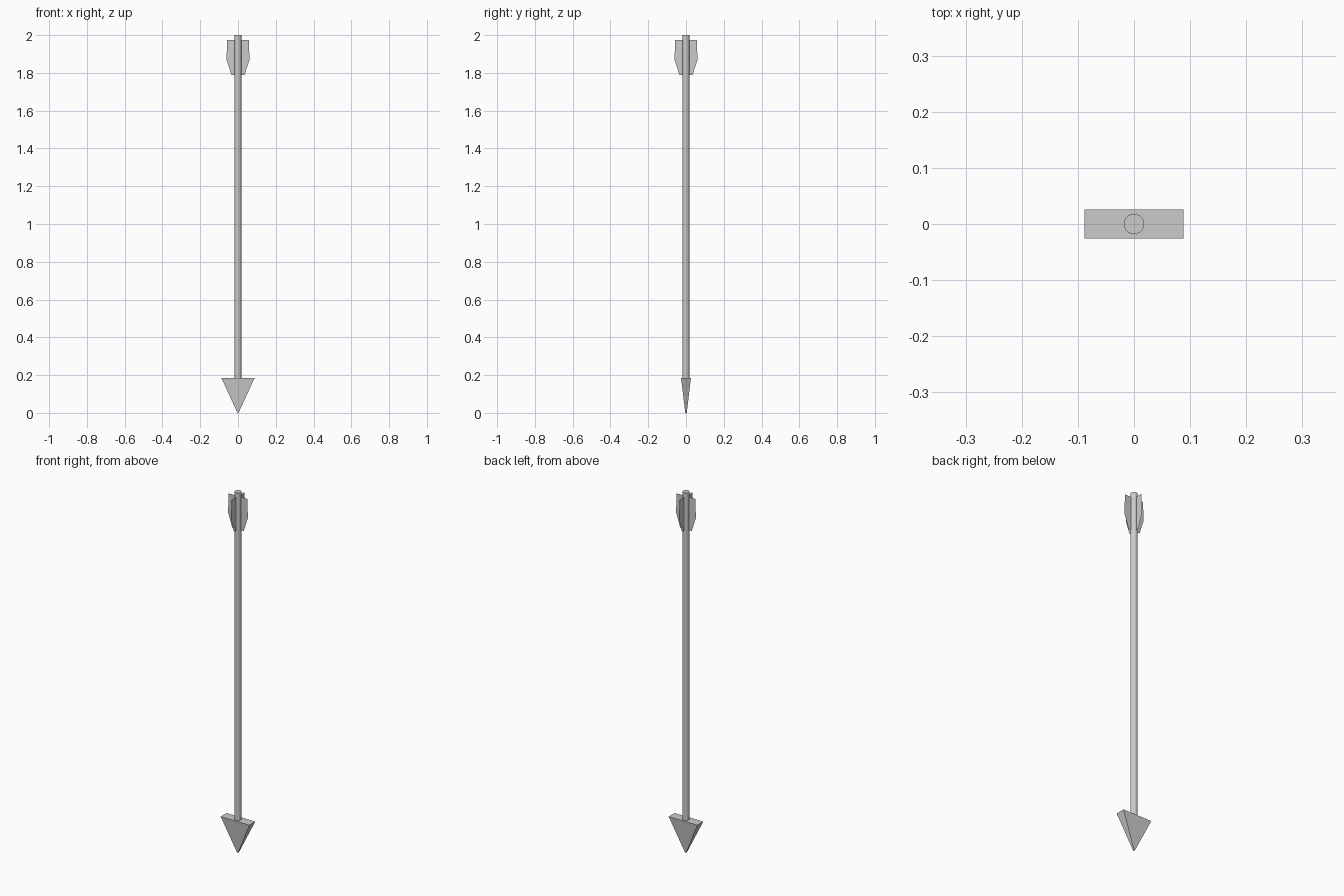
import bpy, bmesh, math

if "Cube" in bpy.data.objects:
    bpy.data.objects.remove(bpy.data.objects["Cube"])

HEAD_TOP = 0.185
SHAFT_R = 0.018


def add_object(name, bm):
    mesh = bpy.data.meshes.new(name)
    bm.to_mesh(mesh)
    bm.free()
    obj = bpy.data.objects.new(name, mesh)
    bpy.context.collection.objects.link(obj)
    return obj


# Shaft: long round rod
bpy.ops.mesh.primitive_cylinder_add(vertices=32, radius=SHAFT_R, depth=2 - HEAD_TOP,
                                    location=(0, 0, (2 + HEAD_TOP) / 2))
bpy.context.object.name = "shaft"
bpy.ops.object.shade_smooth_by_angle(angle=math.radians(30))

# Head: flattened pyramid pointing down, with a tiny blunt tip
bm = bmesh.new()
bmesh.ops.create_cube(bm, size=2)
for v in bm.verts:
    top = v.co.z > 0
    v.co.x *= 0.088 if top else 0.003
    v.co.y *= 0.026 if top else 0.004
    v.co.z = HEAD_TOP if top else 0
add_object("arrow_head", bm)

# Feathers: four thin vanes around the shaft
profile = [(0.01, 1.79), (0.035, 1.79), (0.061, 1.87), (0.057, 1.975), (0.01, 1.975)]
for i in range(4):
    c, s = math.cos(i * math.pi / 2), math.sin(i * math.pi / 2)
    bm = bmesh.new()
    bm.faces.new([bm.verts.new((r * c, r * s, z)) for r, z in profile])
    add_object(f"feather_{i + 1}", bm)
